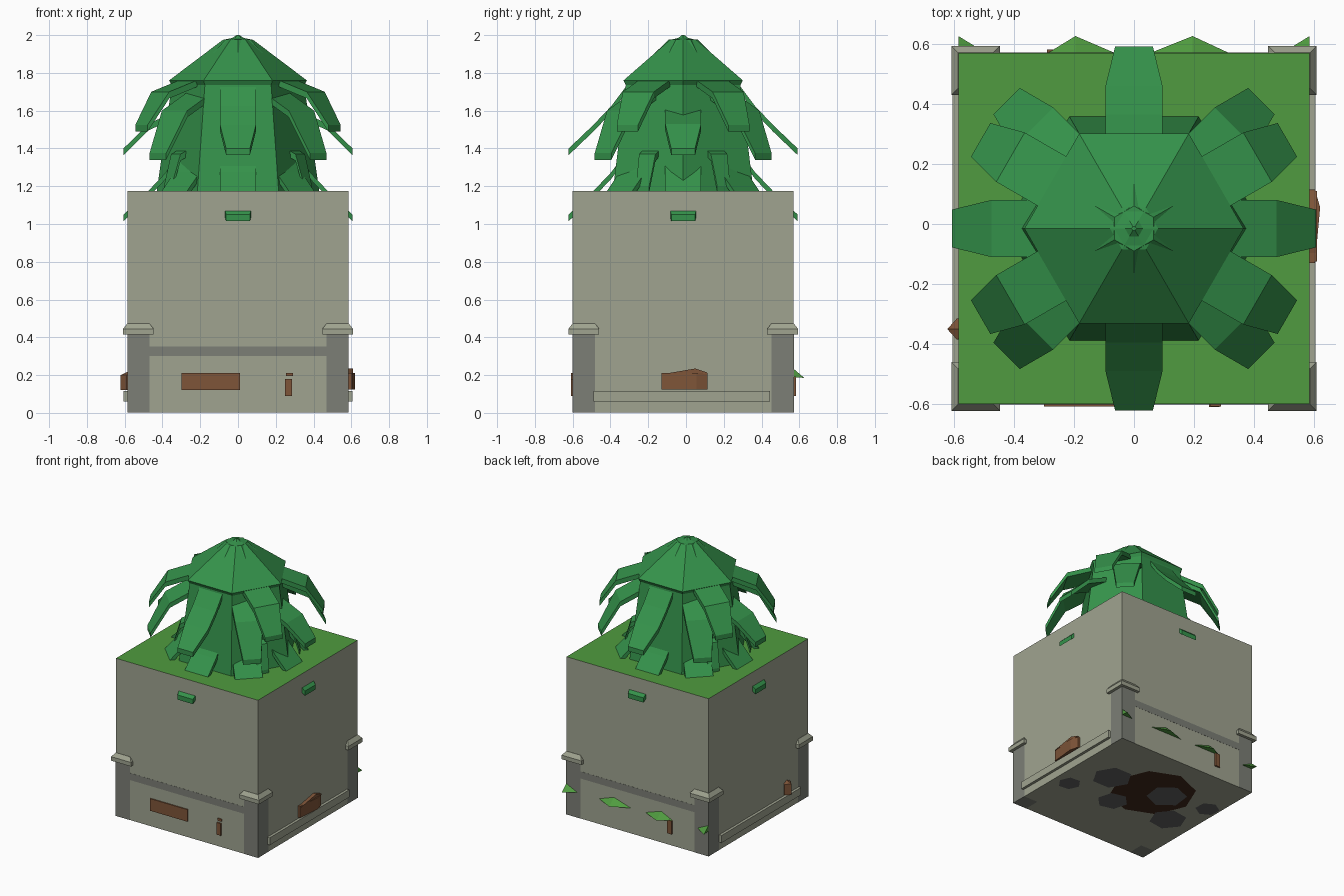
import bpy, bmesh
from math import sin, cos, pi, radians
from mathutils import Vector

if "Cube" in bpy.data.objects:
    bpy.data.objects.remove(bpy.data.objects["Cube"])

CY = -0.015  # block centre in y


def mat(name, col):
    m = bpy.data.materials.new(name)
    m.diffuse_color = (*col, 1)
    m.use_nodes = True
    m.node_tree.nodes["Principled BSDF"].inputs["Base Color"].default_value = m.diffuse_color
    return m


LEAF = mat("leaf", (0.035, 0.29, 0.07))
GRASS = mat("grass", (0.08, 0.33, 0.05))
STONE = mat("stone", (0.35, 0.37, 0.28))
DARK = mat("dark_stone", (0.2, 0.21, 0.18))
WOOD = mat("wood", (0.21, 0.09, 0.04))
SOIL = mat("soil", (0.05, 0.02, 0.01))
SLAB = mat("slab", (0.12, 0.12, 0.12))


def mesh(name, verts, faces, m):
    bm = bmesh.new()
    vs = [bm.verts.new(v) for v in verts]
    for f in faces:
        bm.faces.new([vs[i] for i in f])
    bmesh.ops.recalc_face_normals(bm, faces=bm.faces)
    me = bpy.data.meshes.new(name)
    bm.to_mesh(me)
    bm.free()
    me.materials.append(m)
    ob = bpy.data.objects.new(name, me)
    bpy.context.collection.objects.link(ob)
    return ob


def loft(name, rings, m):
    """Skin a list of equal-length closed rings and cap both ends."""
    n = len(rings[0])
    verts = [v for r in rings for v in r]
    faces = [tuple(range(n)), tuple(range(len(verts) - n, len(verts)))]
    for k in range(len(rings) - 1):
        for i in range(n):
            j = (i + 1) % n
            faces.append((k*n + i, k*n + j, k*n + n + j, k*n + n + i))
    return mesh(name, verts, faces, m)


def rect(x0, x1, y0, y1, z, d=0):
    return [(x0+d, y0+d, z), (x1-d, y0+d, z), (x1-d, y1-d, z), (x0+d, y1-d, z)]


def box(name, x0, x1, y0, y1, z0, z1, m):
    return loft(name, [rect(x0, x1, y0, y1, z0), rect(x0, x1, y0, y1, z1)], m)


def hexring(r, z, turn=0.0, cx=0.0, cy=CY, n=6):
    return [(cx + r*cos(turn + 2*pi*i/n), cy + r*sin(turn + 2*pi*i/n), z) for i in range(n)]


def frond(name, deg, prof, dz=0.0, th=0.035):
    """Bent, tapering leaf from (radius, top height, half width) points."""
    c, s = cos(radians(deg)), sin(radians(deg))
    rings = []
    for r, z, w in prof:
        rings.append([(r*c - o*s, CY + r*s + o*c, z + dz - t)
                      for o, t in ((-w, 0), (w, 0), (w, th), (-w, th))])
    return loft(name, rings, LEAF)


# Large block with a grassy top face
block = box("block", -.585, .585, -.6, .57, .002, 1.175, STONE)
block.data.materials.append(GRASS)
for p in block.data.polygons:
    if p.normal.z > .9:
        p.material_index = 1

# Corner posts with chamfered caps
for sx in (-1, 1):
    for cy, tag in ((-.5425, "front"), (.51, "back")):
        x = sx*.5275
        side = "left" if sx < 0 else "right"
        box(f"{tag}_{side}_post", x-.0585, x+.0585, cy-.0585, cy+.0615, .002, .42, DARK)
        a = (x-.081, x+.081, cy-.08, cy+.083)
        loft(f"{tag}_{side}_post_cap", [rect(*a, .415), rect(*a, .445), rect(*a, .473, .022)], STONE)

# Horizontal bands front and back, ledges on the sides
box("front_band", -.47, .47, -.601, -.58, .30, .352, DARK)
box("back_band", -.47, .47, .55, .571, .30, .352, DARK)
for sx, tag in ((-1, "left"), (1, "right")):
    box(f"{tag}_ledge", *sorted((sx*.57, sx*.605)), -.49, .445, .06, .115, STONE)

# Wooden pieces breaking through the walls
box("front_plank", -.3, .01, -.608, -.58, .12, .21, WOOD)
box("front_peg", .25, .285, -.61, -.58, .09, .18, WOOD)
box("front_peg_top", .255, .29, -.608, -.58, .195, .212, WOOD)
loft("right_crate", [[(.57, -.13, z0), (.603, -.13, z0), (.62, .055, z0), (.603, .115, z0), (.57, .115, z0)]
                     for z0 in (.125, .21)], WOOD)
loft("right_crate_lid", [[(x, -.125, .205), (x, .11, .205), (x, .11, .215), (x, .05, .235)]
                         for x in (.57, .61)], WOOD)
loft("left_post_stub", [[(-.57, -.385, z), (-.59, -.385, z), (-.622, -.35, z), (-.59, -.315, z), (-.57, -.315, z)]
                        for z in (.12, .2)] + [[(-.57, -.35 + o, .225) for o in (-.02, -.01, 0, .01, .02)]], WOOD)
box("back_peg", -.29, -.25, .55, .582, .09, .19, WOOD)

# Grass tips poking through the back wall
for i, (a, p, b) in enumerate(((-.585, -.585, -.49), (-.29, -.195, -.06), (.05, .195, .32), (.49, .585, .585))):
    mesh(f"grass_tip_{i}", [(a, .568, .19), (p, .568, .235), (b, .568, .19), (p, .626, .185)],
         [(0, 1, 3), (1, 2, 3), (0, 3, 2)], GRASS)

# Soil disc and slabs on the underside
mesh("soil_patch", hexring(.3, .001, 0, -.06, .13, 8), [tuple(range(8))], SOIL)
for i, (x, y, r) in enumerate(((.29, .11, .14), (-.165, .155, .14), (.08, -.135, .11),
                               (-.377, -.085, .13), (-.495, .2, .085), (.465, -.14, .08))):
    mesh(f"slab_{i}", hexring(r, 0, .4*i, x, y), [tuple(range(6))], SLAB)

# Six-sided bush core and pointed crown
loft("bush_core", [hexring(.45, 1.0), hexring(.43, 1.175), hexring(.35, 1.74)], LEAF)
loft("bush_crown", [hexring(.35, 1.735), hexring(.365, 1.76), hexring(.08, 1.975),
                    hexring(.03, 1.985), hexring(.008, 2.0)], LEAF)
loft("crown_star", [hexring(.21, 1.78, pi/6), hexring(.15, 1.905, pi/6), hexring(.075, 1.978, pi/6)], LEAF)

# Drooping fronds: upper diagonals, middle ring of eight, lower ring of eight
HIGH = [(.28, 1.77, .095), (.475, 1.70, .095), (.59, 1.525, .065)]
DIAG = [(.28, 1.70, .095), (.475, 1.60, .095), (.6, 1.375, .062)]
STEEP = [(.275, 1.765, .095), (.38, 1.625, .095), (.475, 1.525, .095), (.606, 1.40, .063)]
SIDE = [(.28, 1.62, .095), (.475, 1.53, .095), (.606, 1.40, .063)]
for a in (30, 150, 210, 330):
    frond(f"upper_frond_{a}", a, HIGH)
for k in range(8):
    a = 45*k
    frond(f"middle_frond_{a}", a, DIAG if k % 2 else (STEEP if k in (2, 6) else SIDE))
    frond(f"lower_frond_{a}", a, STEEP, -.35)
# Small stubs of the lower inner leaves
for a in (30, 150, 210, 330):
    frond(f"inner_frond_{a}", a, [(.3, 1.41, .05), (.38, 1.37, .05), (.43, 1.2, .04)])
